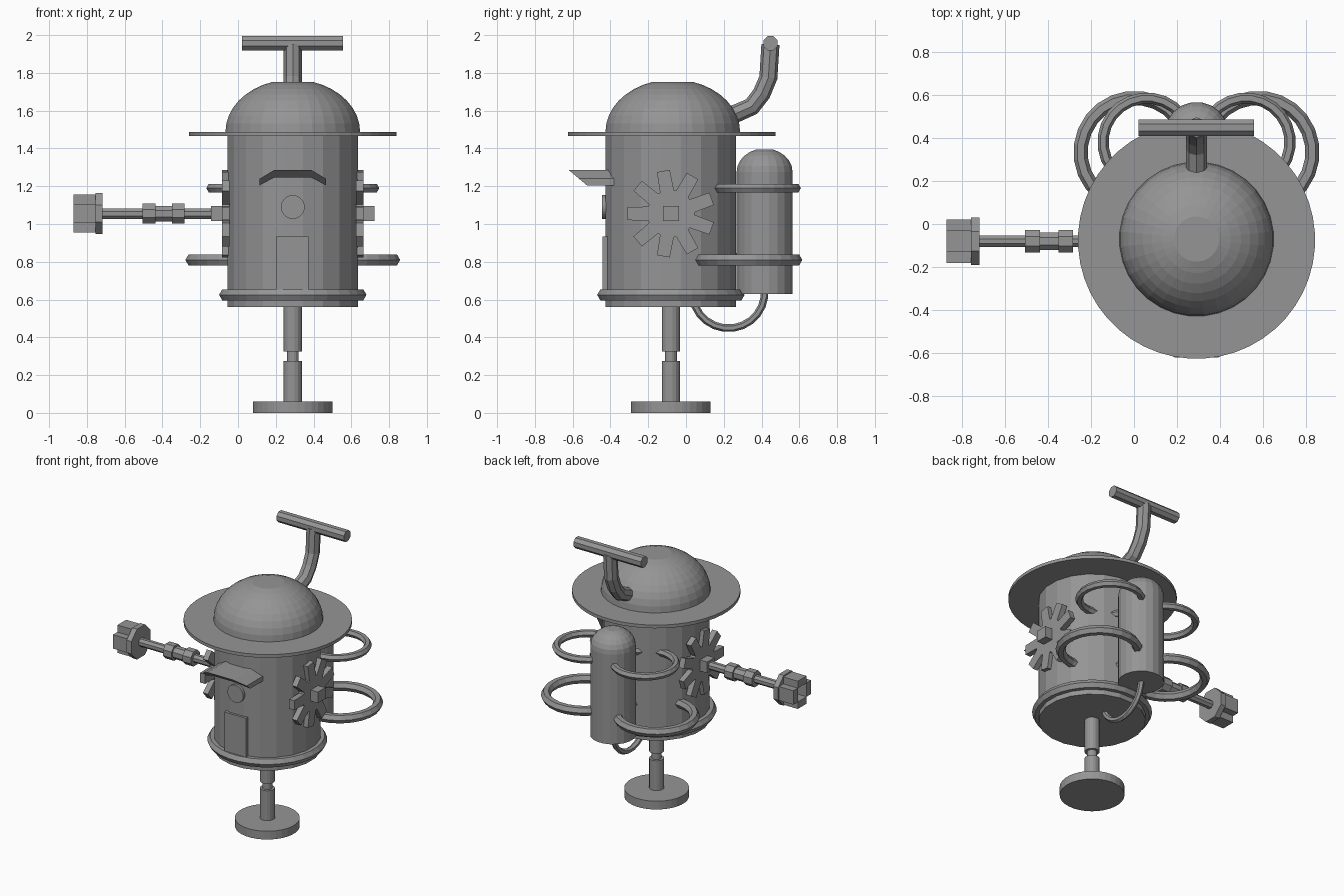
import bpy, bmesh, math
from mathutils import Vector, Matrix

if "Cube" in bpy.data.objects:
    bpy.data.objects.remove(bpy.data.objects["Cube"])

CX, CY = 0.29, -0.08          # body axis
GEAR_Z = 1.055
grey = bpy.data.materials.new("grey metal")
grey.diffuse_color = (0.3, 0.3, 0.3, 1)
grey.use_nodes = True
grey.node_tree.nodes["Principled BSDF"].inputs["Base Color"].default_value = grey.diffuse_color


def finish(name, bm, smooth=0):
    bmesh.ops.recalc_face_normals(bm, faces=bm.faces)
    me = bpy.data.meshes.new(name)
    bm.to_mesh(me)
    bm.free()
    me.materials.append(grey)
    ob = bpy.data.objects.new(name, me)
    bpy.context.collection.objects.link(ob)
    if smooth:
        bpy.ops.object.select_all(action='DESELECT')
        ob.select_set(True)
        bpy.context.view_layer.objects.active = ob
        bpy.ops.object.shade_smooth_by_angle(angle=math.radians(smooth))
    return ob


def lathe(name, profile, loc, axis='Z', n=20, smooth=0):
    """Closed solid turned from (radius, height) points."""
    bm = bmesh.new()
    rings = []
    for r, h in profile:
        rings.append([bm.verts.new((r * math.cos(a), r * math.sin(a), h))
                      for a in [(i + .5) * math.tau / n for i in range(n)]])
    for lo, hi in zip(rings, rings[1:]):
        for i in range(n):
            j = (i + 1) % n
            bm.faces.new((lo[i], lo[j], hi[j], hi[i]))
    bm.faces.new(rings[0])
    bm.faces.new(rings[-1])
    turn = {'Z': Matrix(), 'X': Matrix.Rotation(math.pi / 2, 4, 'Y'),
            'Y': Matrix.Rotation(math.pi / 2, 4, 'X')}[axis]
    bm.transform(Matrix.Translation(loc) @ turn)
    return finish(name, bm, smooth)


def box(name, lo, hi):
    bm = bmesh.new()
    bmesh.ops.create_cube(bm, size=1)
    lo, hi = Vector(lo), Vector(hi)
    bm.transform(Matrix.Translation((lo + hi) / 2) @ Matrix.Diagonal((*(hi - lo), 1)))
    return finish(name, bm)


def prism(name, pts, shift):
    """Extrude a polygon of 3D points along a vector."""
    bm = bmesh.new()
    f = bm.faces.new([bm.verts.new(p) for p in pts])
    ext = bmesh.ops.extrude_face_region(bm, geom=[f])
    bmesh.ops.translate(bm, vec=shift,
                        verts=[v for v in ext['geom'] if isinstance(v, bmesh.types.BMVert)])
    return finish(name, bm)


def hoop(name, loc, major, minor, n=24, upright=False, sides=6):
    bm = bmesh.new()
    rings = []
    for i in range(n):
        a = (i + .5) * math.tau / n
        ring = []
        for k in range(sides):
            b = k * math.tau / sides
            r = major + minor * math.cos(b)
            ring.append(bm.verts.new((r * math.cos(a), r * math.sin(a), minor * math.sin(b))))
        rings.append(ring)
    for i in range(n):
        p, q = rings[i], rings[(i + 1) % n]
        for k in range(sides):
            m = (k + 1) % sides
            bm.faces.new((p[k], q[k], q[m], p[m]))
    if upright:
        bm.transform(Matrix.Rotation(math.pi / 2, 4, 'Y'))
    bm.transform(Matrix.Translation(loc))
    return finish(name, bm)


def tube(name, pts, radius, sides=8):
    """Pipe swept along a path lying in a y-z plane."""
    bm = bmesh.new()
    pts = [Vector(p) for p in pts]
    rings = []
    for i, p in enumerate(pts):
        t = (pts[min(i + 1, len(pts) - 1)] - pts[max(i - 1, 0)]).normalized()
        u = Vector((1, 0, 0))
        w = t.cross(u)
        rings.append([bm.verts.new(p + radius * (u * math.cos(a) + w * math.sin(a)))
                      for a in [k * math.tau / sides for k in range(sides)]])
    for p, q in zip(rings, rings[1:]):
        for k in range(sides):
            m = (k + 1) % sides
            bm.faces.new((p[k], p[m], q[m], q[k]))
    bm.faces.new(rings[0])
    bm.faces.new(rings[-1])
    return finish(name, bm)


def dome_points(r, h, z, steps, last=73):
    return [(r * math.cos(a), z + h * math.sin(a))
            for a in [math.radians(last * i / steps) for i in range(steps + 1)]]


# Body, brim and dome
lathe("body", [(.35, .56), (.35, 1.47)], (CX, CY, 0))
hoop("body_rim", (CX, CY, .625), .358, .034, 32)
lathe("brim", [(.55, 1.465), (.55, 1.488)], (CX, CY + .005, 0), n=48)
lathe("dome", dome_points(.358, .277, 1.488, 8), (CX, CY + .01, 0), n=32)

# Leg and foot
lathe("leg_upper", [(.049, .325), (.049, .57)], (CX, CY, 0), n=16)
lathe("leg_joint", [(.032, .27), (.032, .33)], (CX, CY, 0), n=16)
lathe("leg_lower", [(.049, .05), (.049, .275)], (CX, CY, 0), n=16)
lathe("foot", [(.212, 0), (.212, .06)], (CX, CY, 0), n=32)

# Door and button on the front
box("door", (.2, -.442, .65), (.373, -.39, .935))
lathe("button", [(.063, 0), (.063, .06)], (CX, -.385, 1.09), 'Y', n=24)

# Bent visor, its front edge slanting back toward the bottom
outline = [(-.175, 1.205), (-.175, 1.24), (-.1, 1.285), (.1, 1.285),
           (.175, 1.24), (.175, 1.205), (.1, 1.245), (-.1, 1.245)]
prism("visor", [(CX + x, -.62 + (1.285 - z) * 1.19, z) for x, z in outline], (0, .25, 0))

# Gears and square hubs on both sides
for side, label in ((1, "right"), (-1, "left")):
    pts = []
    for k in range(9):
        mid = math.pi + k * math.tau / 9
        for off, r in ((-.3, .125), (-.15, .232), (.15, .232), (.3, .125)):
            pts.append((CX + side * .335, CY + r * math.cos(mid + off),
                        GEAR_Z + r * math.sin(mid + off)))
    prism(label + "_gear", pts, (side * .04, 0, 0))
    xs = sorted((CX + side * .36, CX + side * .432))
    box(label + "_hub", (xs[0], CY - .042, GEAR_Z - .04), (xs[1], CY + .042, GEAR_Z + .04))

# Arm with cuffs, palm and four gripping fingers
arm = (0, CY, GEAR_Z)
lathe("arm_rod", [(.03, -.73), (.03, -.13)], arm, 'X', n=8)
lathe("arm_cuffs", [(.057, -.505), (.057, -.437), (.044, -.437), (.044, -.35),
                    (.057, -.35), (.057, -.283)], arm, 'X', n=8)
lathe("palm", [(.118, -.755), (.118, -.717)], arm, 'X', n=8)
for k in range(4):
    finger = box("finger", (-.87, -.05, .05), (-.75, .05, .1))
    finger.data.transform(Matrix.Translation(arm) @ Matrix.Rotation(k * math.pi / 2, 4, 'X'))

# Back tank with hoops and feed pipe
lathe("tank", [(.15, .63)] + dome_points(.15, .125, 1.275, 5), (CX, .416, 0), n=20)
for side in (1, -1):
    hoop("lower_hoop", (CX + side * .286, .333, .81), .252, .033)
    hoop("upper_hoop", (CX + side * .23, .38, 1.19), .204, .026)
hoop("feed_pipe", (CX, .225, .64), .192, .02, upright=True)

# Curved chimney with crossbar
tube("chimney", [(CX, .16, 1.55), (CX, .26, 1.583), (CX, .348, 1.622), (CX, .4, 1.69),
                 (CX, .436, 1.775), (CX, .447, 1.95)], .048)
lathe("crossbar", [(.041, .02), (.041, .557)], (0, .447, 1.957), 'X', n=8)
